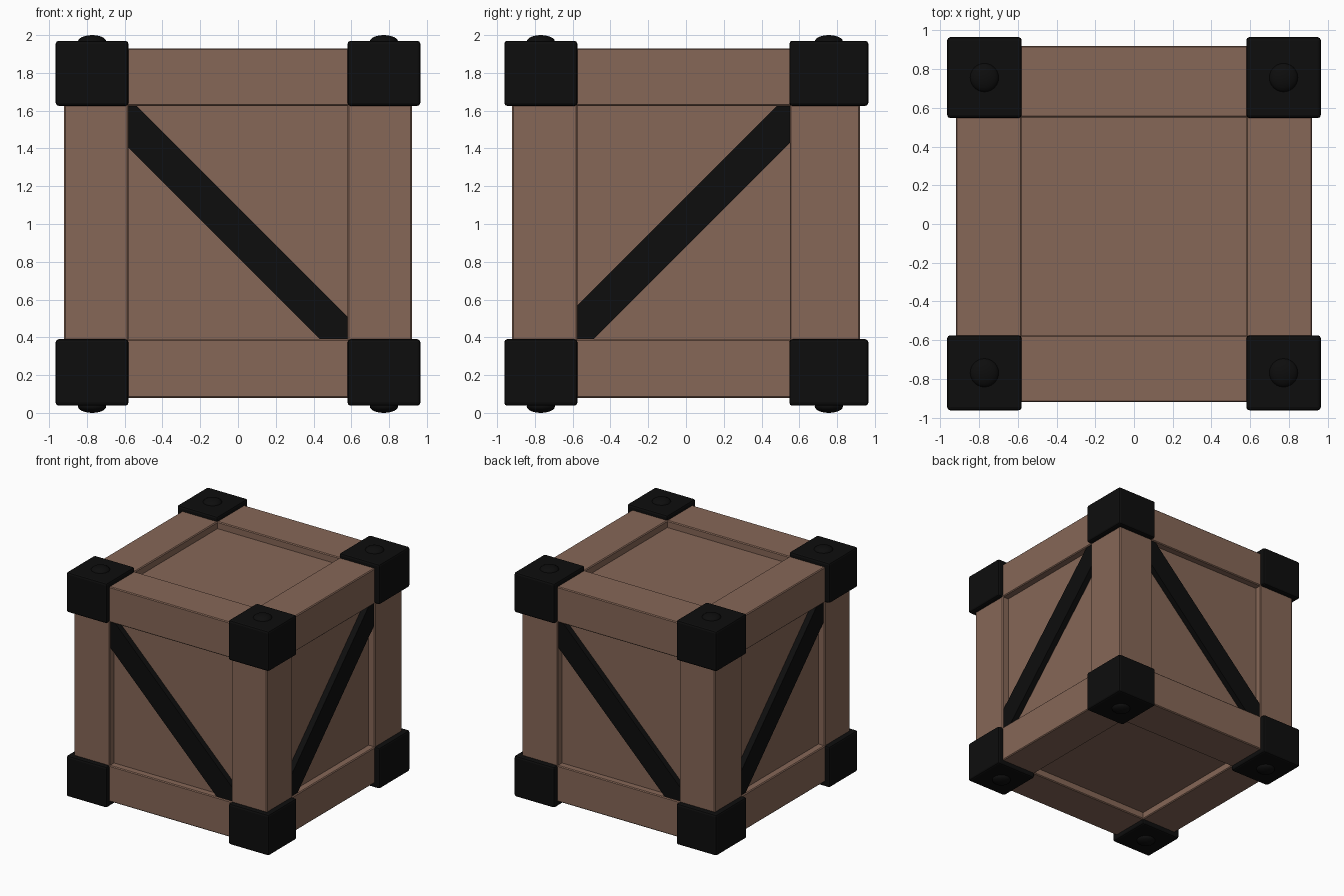
import bpy
from math import radians

if "Cube" in bpy.data.objects:
    bpy.data.objects.remove(bpy.data.objects["Cube"])

X0, X1 = -0.58, 0.58      # inner edges of the frame
Y0, Y1 = -0.575, 0.55
Z0, Z1 = 0.39, 1.625
OUT, ZB, ZT = 0.92, 0.08, 1.93   # outer faces of the frame


def material(name, rgb):
    m = bpy.data.materials.new(name)
    m.diffuse_color = (*rgb, 1)
    m.use_nodes = True
    m.node_tree.nodes["Principled BSDF"].inputs["Base Color"].default_value = m.diffuse_color
    return m


wood = material("wood", (0.24, 0.135, 0.095))
iron = material("black_iron", (0.004, 0.004, 0.004))


def finish(ob, name, mat):
    ob.name = name
    ob.data.materials.append(mat)
    return ob


def box(name, x, y, z, mat, bevel=0.0, segments=1, rot=(0, 0, 0)):
    """Box from three (low, high) ranges, optionally bevelled and rotated."""
    rng = (x, y, z)
    bpy.ops.mesh.primitive_cube_add(size=1, location=[(a + b) / 2 for a, b in rng])
    ob = bpy.context.object
    ob.scale = [b - a for a, b in rng]
    bpy.ops.object.transform_apply(location=False, rotation=False, scale=True)
    ob.rotation_euler = rot
    if bevel:
        mod = ob.modifiers.new("Bevel", 'BEVEL')
        mod.width, mod.segments = bevel, segments
    return finish(ob, name, mat)


# Recessed panels, formed by one inner box
box("panel_core", (-0.86, 0.86), (-0.86, 0.86), (0.14, 1.87), wood)

# Twelve frame beams, their ends hidden in the corner blocks
xs = {"left": (-OUT, X0), "right": (X1, OUT)}
ys = {"front": (-OUT, Y0), "back": (Y1, OUT)}
zs = {"bottom": (ZB, Z0), "top": (Z1, ZT)}
for nx, x in xs.items():
    for ny, y in ys.items():
        box(f"post_{ny}_{nx}", x, y, (0.25, 1.76), wood, 0.007)
for nz, z in zs.items():
    for ny, y in ys.items():
        box(f"rail_{nz}_{ny}", (-0.75, 0.75), y, z, wood, 0.007)
    for nx, x in xs.items():
        box(f"rail_{nz}_{nx}", x, (-0.75, 0.75), z, wood, 0.007)

# Corner blocks, each with a low domed stud
for nx, x in {"left": (-0.965, X0), "right": (X1, 0.965)}.items():
    for ny, y in {"front": (-0.962, Y0), "back": (Y1 - 0.003, 0.965)}.items():
        for nz, z in {"bottom": (0.038, Z0), "top": (Z1, 1.97)}.items():
            box(f"corner_{nz}_{ny}_{nx}", x, y, z, iron, 0.016, 2)
            zc = 1.965 if nz == "top" else 0.035
            bpy.ops.mesh.primitive_uv_sphere_add(
                segments=24, ring_count=12, radius=1,
                location=(sum(x) / 2, sum(y) / 2, zc))
            stud = bpy.context.object
            stud.scale = (0.075, 0.075, 0.035)
            bpy.ops.object.transform_apply(location=False, rotation=False, scale=True)
            bpy.ops.object.shade_smooth()
            finish(stud, f"stud_{nz}_{ny}_{nx}", iron)

# Diagonal straps, ends buried in the frame beams
L, W, a = 1.02, 0.094, radians(45)
for name, s in (("front", -1), ("back", 1)):
    box(f"strap_{name}", (-L, L), sorted((s * 0.80, s * 0.91)),
        (0.957 - W, 0.957 + W), iron, rot=(0, -s * a, 0))
for name, s in (("right", 1), ("left", -1)):
    box(f"strap_{name}", sorted((s * 0.80, s * 0.91)), (-L, L),
        (1.012 - W, 1.012 + W), iron, rot=(s * a, 0, 0))
